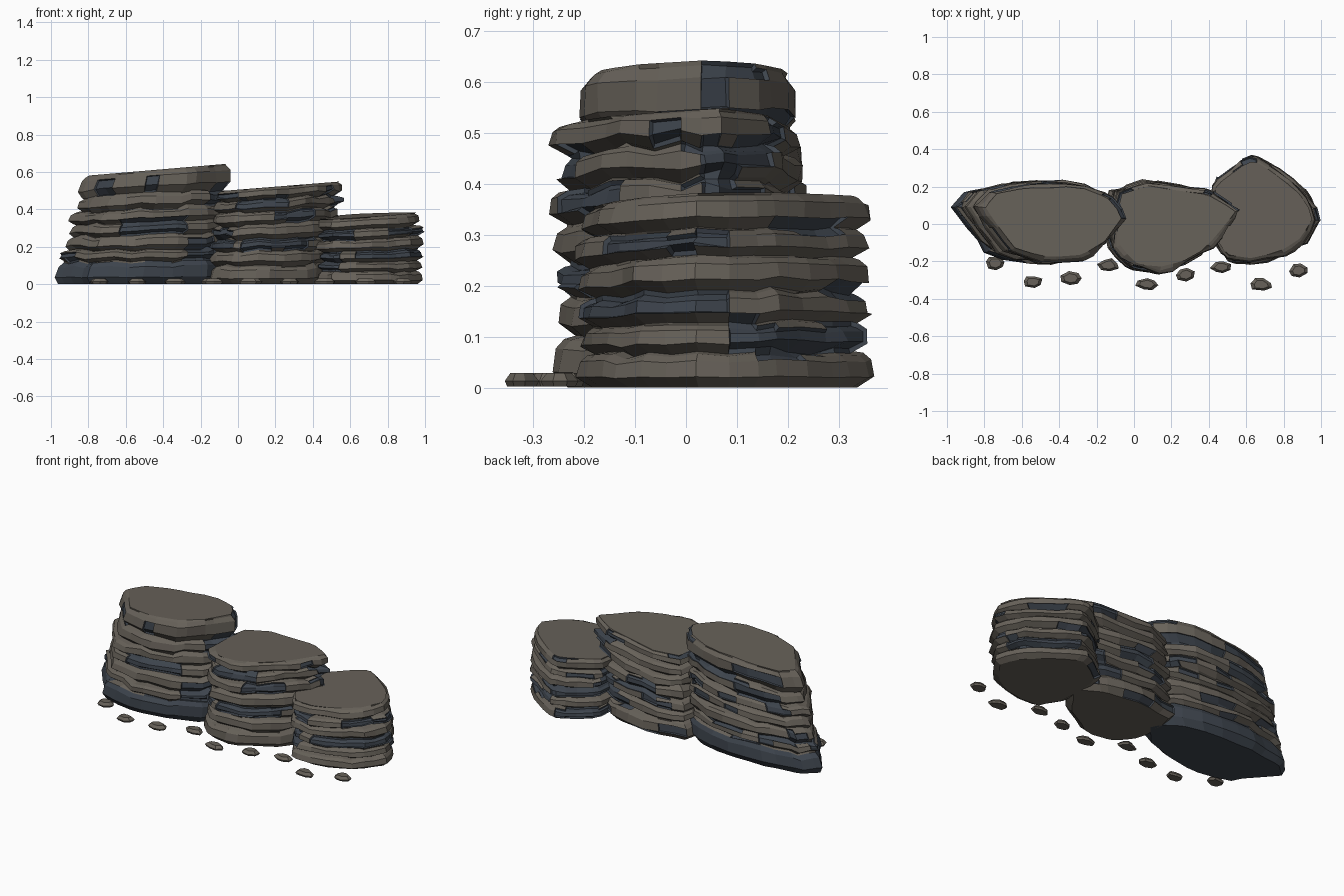
import bpy, bmesh, math, random
from mathutils import Vector, noise

random.seed(7)
if "Cube" in bpy.data.objects:
    bpy.data.objects.remove(bpy.data.objects["Cube"])


def make_material(name, colour):
    mat = bpy.data.materials.new(name)
    mat.use_nodes = True
    mat.diffuse_color = (*colour, 1)
    mat.node_tree.nodes["Principled BSDF"].inputs["Base Color"].default_value = (*colour, 1)
    return mat


STONE = make_material("warm grey stone", (0.135, 0.12, 0.1))
SLATE = make_material("dark blue slate", (0.047, 0.058, 0.074))


def finish(bm, name):
    bmesh.ops.recalc_face_normals(bm, faces=bm.faces)
    mesh = bpy.data.meshes.new(name)
    bm.to_mesh(mesh)
    bm.free()
    obj = bpy.data.objects.new(name, mesh)
    mesh.materials.append(STONE)
    mesh.materials.append(SLATE)
    bpy.context.collection.objects.link(obj)
    return obj


def loft(bm, rings):
    """Skin closed rings of points and cap both ends."""
    loops = [[bm.verts.new(p) for p in ring] for ring in rings]
    sides = []
    for low, high in zip(loops, loops[1:]):
        count = len(low)
        for i in range(count):
            j = (i + 1) % count
            sides.append(bm.faces.new((low[i], low[j], high[j], high[i])))
    bottom = bm.faces.new(loops[0][::-1])
    bm.faces.new(loops[-1])
    return sides, bottom


def refine(outline):
    """Add a slightly bulged, uneven midpoint to every outline edge."""
    centre = sum(outline, Vector((0, 0))) / len(outline)
    points = []
    for a, b in zip(outline, outline[1:] + outline[:1]):
        mid = a.lerp(b, random.uniform(0.3, 0.7))
        points += [a, mid + (mid - centre).normalized() * random.uniform(0, 0.012)]
    return points, centre


# Layer profile: fraction of layer height, outward offset
PROFILE = [(0, -0.022), (0.3, 0.012), (0.75, 0.007), (0.93, -0.01)]


def rock_stack(name, outline, stretch, shift, top_height, layers, zones, slate_base):
    points, centre = refine([Vector(p) for p in outline])
    count = len(points)
    rings = []

    def ring(fractions, offsets):
        result = []
        for p, f, off in zip(points, fractions, offsets):
            f = min(max(f, 0), 1)
            base = Vector((p.x * stretch + shift, p.y))
            q = base.lerp(p, f) + (p - centre).normalized() * off
            result.append((q.x, q.y, f * top_height(q.x, q.y)))
        rings.append(result)

    # Uneven bed lines shared by neighbouring layers
    beds = []
    for level in layers:
        wobble = 0 if level in (0, 1) else 0.018
        beds.append([level + random.uniform(-wobble, wobble) for _ in points])
    for low, high in zip(beds, beds[1:]):
        blocks = [random.uniform(-0.016, 0.014) for _ in range(count // 2)]
        for t, push in PROFILE:
            ring([a + (b - a) * t for a, b in zip(low, high)],
                 [push + blocks[i // 2] + random.uniform(-0.004, 0.004)
                  for i in range(count)])
    ring(beds[-1], [-0.018] * count)

    bm = bmesh.new()
    sides, bottom = loft(bm, rings)
    bmesh.ops.recalc_face_normals(bm, faces=bm.faces)

    # Slate seams: chosen zones in front, natural patches elsewhere
    seams = []
    for face in sides:
        c = face.calc_center_median()
        f = c.z / top_height(c.x, c.y)
        if c.y < centre.y:
            dark = any(x0 < c.x < x1 and f0 < f < f1 for x0, x1, f0, f1 in zones)
        else:
            dark = noise.noise(Vector((c.x * 4, c.y * 4, c.z * 14))) > 0.14
        if slate_base and f < layers[1] * 0.93:
            face.material_index = 1
        elif dark:
            face.material_index = 1
            seams.append(face)
    bottom.material_index = int(slate_base)
    # Weathered seams sit slightly back from the stone
    bmesh.ops.inset_region(bm, faces=seams, thickness=0.004, depth=-0.009,
                           use_even_offset=False)
    return finish(bm, name)


rock_stack(
    "tall_rock_stack",
    [(-.81, .09), (-.74, -.02), (-.65, -.14), (-.48, -.19), (-.28, -.18), (-.14, -.1),
     (-.05, .03), (-.12, .14), (-.25, .2), (-.45, .21), (-.62, .2), (-.75, .17)],
    1.2, -0.02, lambda x, y: 0.64 + 0.085 * (x + 0.1),
    [0, .21, .31, .44, .56, .67, .8, 1],
    [(-.65, -.27, .44, .6), (-.24, -.1, .2, .4), (-.74, -.64, .8, .94),
     (-.52, -.38, .82, .95), (-.16, 0, .68, .82), (-.95, -.85, .2, .28)], True)

rock_stack(
    "middle_rock_stack",
    [(-.1, .03), (-.09, -.12), (0, -.22), (.14, -.245), (.28, -.21), (.41, -.12),
     (.5, -.01), (.56, .07), (.42, .16), (.28, .19), (.07, .22), (-.08, .17)],
    0.97, -0.04, lambda x, y: 0.545 + 0.08 * (x - 0.5),
    [0, .2, .34, .48, .62, .76, .88, 1],
    [(-.2, -.04, .4, .6), (.05, .4, .36, .48), (0, .25, .78, .9),
     (.2, .4, .64, .75), (.46, .6, .86, .98), (-.2, 0, .9, .97)], False)

rock_stack(
    "low_rock_stack",
    [(.42, -.08), (.5, -.18), (.62, -.2), (.8, -.155), (.9, -.09), (.97, .02),
     (.92, .14), (.83, .23), (.72, .31), (.62, .35), (.52, .29), (.42, .2)],
    1, 0.015, lambda x, y: 0.38 + 0.06 * (x - 0.93) + 0.04 * y,
    [0, .18, .34, .5, .67, .82, 1],
    [(.4, .62, .66, .84), (.6, 1, .36, .5), (.78, 1, .7, .8), (.4, .55, .2, .5)], False)


# Loose stones scattered along the front
def loose_stone(name, x, y):
    turn = random.uniform(0, math.tau)
    sides = 7
    spokes = [(turn + math.tau * (i + random.uniform(-0.25, 0.25)) / sides,
               random.uniform(0.8, 1.1)) for i in range(sides)]
    rings = [[(x + 0.06 * s * r * math.cos(a), y + 0.037 * s * r * math.sin(a), z)
              for a, r in spokes]
             for s, z in ((0.85, 0.002), (1, 0.013), (0.65, 0.029))]
    bm = bmesh.new()
    loft(bm, rings)
    finish(bm, name)


STONES = [(-.74, -.21), (-.54, -.31), (-.34, -.29), (-.14, -.22), (.07, -.32),
          (.28, -.27), (.47, -.23), (.68, -.325), (.88, -.25)]
for number, (x, y) in enumerate(STONES, start=1):
    loose_stone(f"loose_stone_{number}", x, y)
